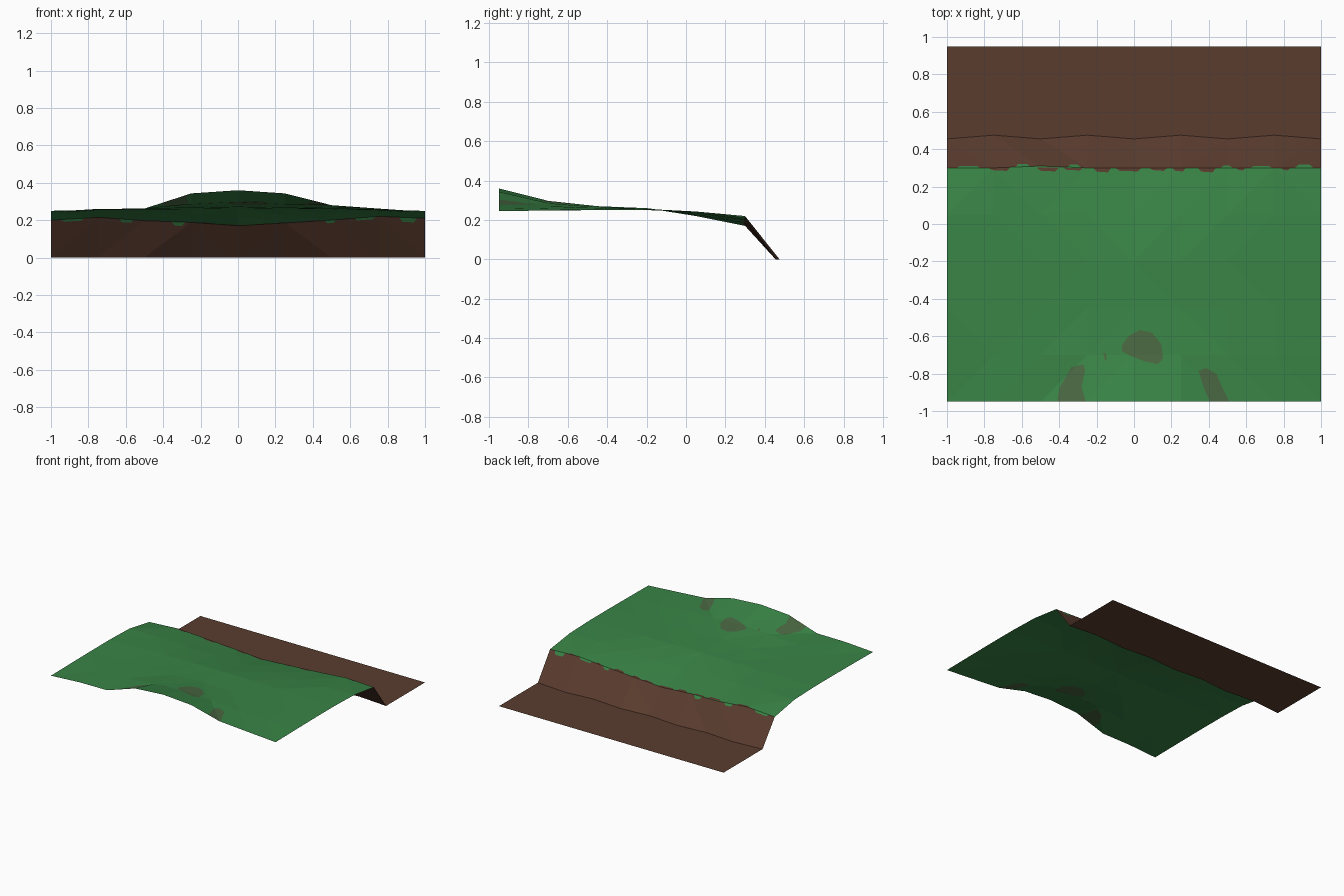
import bpy, bmesh
from mathutils import Vector

if "Cube" in bpy.data.objects:
    bpy.data.objects.remove(bpy.data.objects["Cube"])

# Materials
def mat(name, srgb):
    lin = [((c / 255 + 0.055) / 1.055) ** 2.4 for c in srgb]
    m = bpy.data.materials.new(name)
    m.diffuse_color = (*lin, 1)
    m.use_nodes = True
    m.node_tree.nodes["Principled BSDF"].inputs["Base Color"].default_value = m.diffuse_color
    return m

GRASS, EARTH, WORN = 0, 1, 2
mats = [mat("grass green", (57, 132, 70)), mat("earth brown", (90, 60, 46)),
        mat("worn grass", (73, 103, 65))]

# Height rows of the bank, nine points from left to right
rows = [
    (-0.95, [.245, .26, .262, .343, .36, .343, .28, .262, .245]),
    (-0.70, [.248, .255, .262, .285, .297, .285, .27, .257, .248]),
    (-0.45, [.25, .253, .257, .265, .27, .265, .26, .253, .25]),
    (-0.20, [.25, .253, .256, .258, .26, .258, .256, .253, .25]),
    (0.05, [.243, .243, .235, .228, .22, .227, .235, .243, .243]),
    (0.30, [.20, .215, .197, .188, .17, .185, .20, .22, .21]),
    (0.465, [0] * 9),
    (0.95, [0] * 9),
]

bm = bmesh.new()
grid = []
for r, (y, zs) in enumerate(rows):
    line = []
    for i, z in enumerate(zs):
        wobble = (0.01 if i % 2 else -0.01) if r == 6 else 0
        if r == 5:
            wobble = 0.01 if i == 2 else 0
        line.append(bm.verts.new((-1 + 0.25 * i, y + wobble, z)))
    grid.append(line)
for r in range(len(rows) - 1):
    for i in range(8):
        f = bm.faces.new((grid[r][i], grid[r][i + 1], grid[r + 1][i + 1], grid[r + 1][i]))
        f.material_index = GRASS if r < 5 else EARTH
bmesh.ops.triangulate(bm, faces=bm.faces[:])

def inside(p, poly):
    hit = False
    for (x1, y1), (x2, y2) in zip(poly, poly[1:] + poly[:1]):
        if (y1 > p.y) != (y2 > p.y) and p.x < (x2 - x1) * (p.y - y1) / (y2 - y1) + x1:
            hit = not hit
    return hit

# Cut an outline into the sheet from above and recolour the faces within
def paint(poly, index):
    xs, ys = [p[0] for p in poly], [p[1] for p in poly]
    def near():
        out = []
        for f in bm.faces:
            fx, fy = [v.co.x for v in f.verts], [v.co.y for v in f.verts]
            if max(fx) > min(xs) and min(fx) < max(xs) and max(fy) > min(ys) and min(fy) < max(ys):
                out.append(f)
        return out
    for a, b in zip(poly, poly[1:] + poly[:1]):
        fs = near()
        geom = set(fs) | {e for f in fs for e in f.edges} | {v for f in fs for v in f.verts}
        bmesh.ops.bisect_plane(bm, geom=list(geom), dist=1e-5, plane_co=(*a, 0),
                               plane_no=Vector((b[1] - a[1], a[0] - b[0], 0)).normalized())
    for f in near():
        if inside(f.calc_center_median(), poly):
            f.material_index = index

# Worn patches on the mound
paint([(-.065, -.65), (-.03, -.6), (.03, -.567), (.095, -.58), (.145, -.64), (.157, -.72),
       (.125, -.75), (.06, -.735), (-.02, -.705), (-.065, -.68)], WORN)
paint([(-.41, -.96), (-.40, -.88), (-.335, -.765), (-.27, -.75), (-.262, -.785),
       (-.28, -.87), (-.255, -.96)], WORN)
paint([(.345, -.785), (.385, -.77), (.44, -.80), (.465, -.86), (.515, -.96),
       (.41, -.96), (.375, -.88)], WORN)
paint([(-.165, -.69), (-.15, -.69), (-.145, -.73), (-.155, -.73)], WORN)

# Ragged lip: bare earth nibbling the grass, turf hanging over the drop
for x0, x1, depth in [(-.78, -.66, .288), (-.52, -.40, .285), (-.38, -.27, .29), (-.22, -.12, .28),
                      (-.10, .04, .285), (.08, .18, .288), (.20, .28, .285), (.34, .44, .28),
                      (.54, .60, .29), (.78, .84, .29)]:
    paint([(x0, .302), (x0 + .02, depth), (x1 - .02, depth - .004), (x1, .302)], EARTH)
for x0, x1, depth in [(-.95, -.82, .31), (-.64, -.55, .32), (-.36, -.28, .318),
                      (.46, .53, .312), (.62, .74, .31), (.86, .96, .318)]:
    paint([(x0, .299), (x1, .299), (x1 - .02, depth), (x0 + .02, depth)], GRASS)

bmesh.ops.triangulate(bm, faces=[f for f in bm.faces if len(f.verts) > 4])
bm.normal_update()
me = bpy.data.meshes.new("grassy_bank")
bm.to_mesh(me)
bm.free()
for m in mats:
    me.materials.append(m)
bpy.context.collection.objects.link(bpy.data.objects.new("grassy_bank", me))
